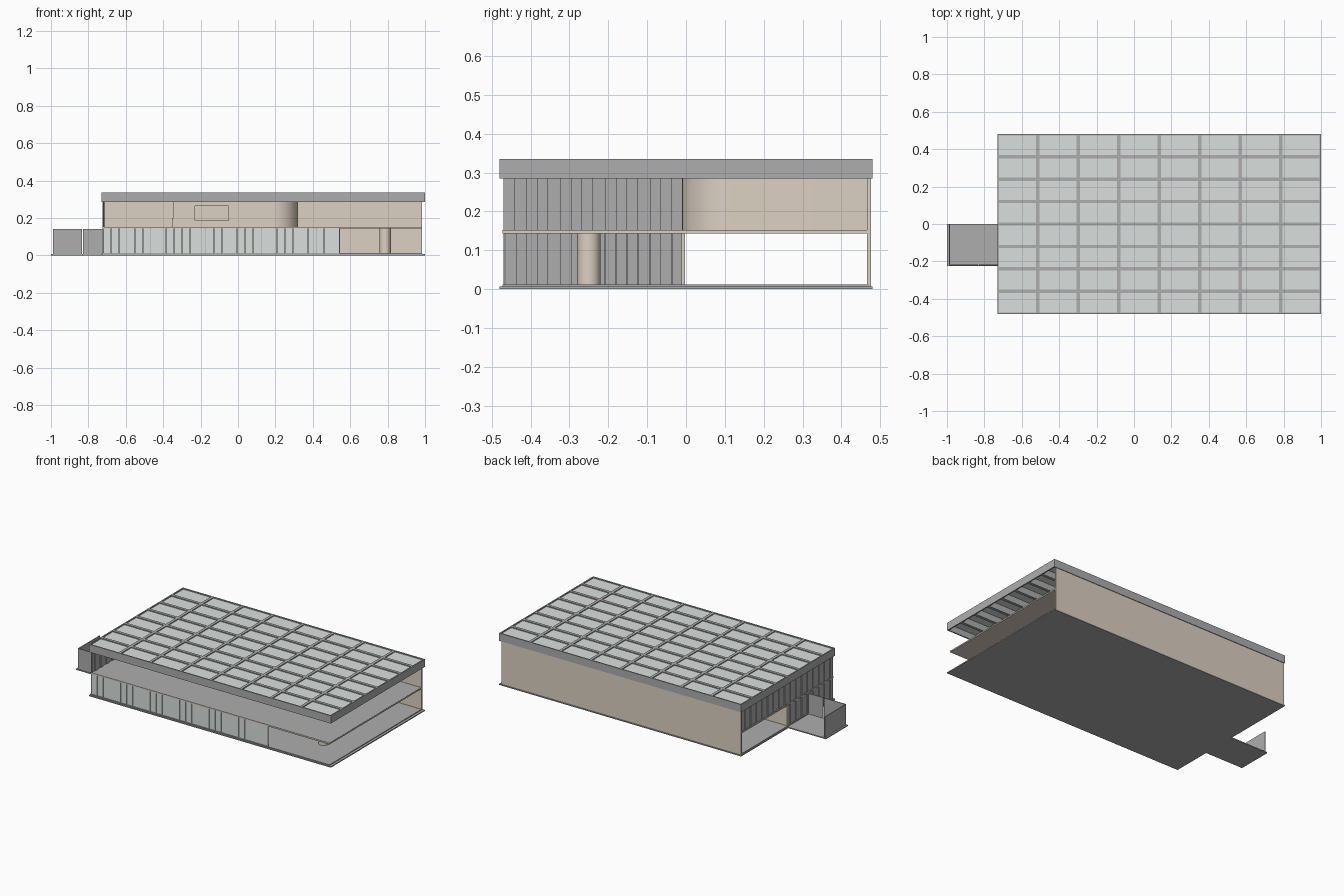
import bpy, bmesh, math

if "Cube" in bpy.data.objects:
    bpy.data.objects.remove(bpy.data.objects["Cube"])

def material(name, rgb):
    m = bpy.data.materials.new(name)
    m.diffuse_color = (*rgb, 1)
    m.use_nodes = True
    m.node_tree.nodes["Principled BSDF"].inputs["Base Color"].default_value = m.diffuse_color
    return m

BEIGE = material("plaster", (0.72, 0.64, 0.55))
GLASS = material("pale_glass", (0.70, 0.74, 0.73))
GREY = material("grey_metal", (0.42, 0.42, 0.42))

def boxes(name, ranges, mat=None):
    """One object made of boxes given as (x0, x1, y0, y1, z0, z1)."""
    bm = bmesh.new()
    for x0, x1, y0, y1, z0, z1 in ranges:
        vs = bmesh.ops.create_cube(bm, size=1)["verts"]
        for v in vs:
            v.co = (x1 if v.co.x > 0 else x0,
                    y1 if v.co.y > 0 else y0,
                    z1 if v.co.z > 0 else z0)
    return finish(name, bm, mat)

def finish(name, bm, mat):
    me = bpy.data.meshes.new(name)
    bm.to_mesh(me)
    bm.free()
    ob = bpy.data.objects.new(name, me)
    bpy.context.collection.objects.link(ob)
    if mat:
        me.materials.append(mat)
    return ob

def smooth(ob):
    bpy.ops.object.select_all(action='DESELECT')
    bpy.context.view_layer.objects.active = ob
    ob.select_set(True)
    bpy.ops.object.shade_smooth_by_angle()

X0, X1, Y0, Y1 = -0.73, 1.0, -0.48, 0.48
FLOOR, SLAB0, SLAB1, ROOF0, ROOF1 = 0.012, 0.143, 0.152, 0.285, 0.335

# Ground plate with entrance tongue
boxes("ground_plate", [(X0, X1, Y0, Y1, 0, 0.007),
                       (-1.0, X0, -0.225, 0, 0, 0.007)], GREY)
boxes("ground_floor", [(-0.725, 0.985, -0.473, 0.473, 0.007, FLOOR)], GREY)

# Upper floor
boxes("upper_slab", [(-0.725, 0.985, -0.473, 0.473, SLAB0, SLAB1 - 0.001)], BEIGE)
boxes("upper_floor_finish", [(-0.724, 0.984, -0.472, 0.466, SLAB1 - 0.001, SLAB1)], GREY)

# Back wall
boxes("back_wall", [(-0.725, 0.985, 0.466, 0.476, 0.007, ROOF0)], BEIGE)

# Roof: rim, cross beams and panes
NX, NY = 8, 8
dx, dy = (X1 - X0) / NX, (Y1 - Y0) / NY
rim, hb = 0.008, 0.009
boxes("roof_rim", [(X0, X1, Y0, Y0 + rim, ROOF0, ROOF1), (X0, X1, Y1 - rim, Y1, ROOF0, ROOF1),
                   (X0, X0 + rim, Y0, Y1, ROOF0, ROOF1), (X1 - rim, X1, Y0, Y1, ROOF0, ROOF1)], GREY)
boxes("roof_beams",
      [(X0 + i * dx - hb, X0 + i * dx + hb, Y0 + rim, Y1 - rim, ROOF0, ROOF1) for i in range(1, NX)] +
      [(X0 + rim, X1 - rim, Y0 + j * dy - hb, Y0 + j * dy + hb, ROOF0, ROOF1) for j in range(1, NY)], GREY)
boxes("roof_panes", [(X0 + i * dx + rim, X0 + (i + 1) * dx - rim,
                      Y0 + j * dy + rim, Y0 + (j + 1) * dy - rim, 0.325, 0.329)
                     for i in range(NX) for j in range(NY)], GLASS)

# Front glazing of the ground floor with posts between the groups
N, gx0, gx1 = 30, -0.72, 0.545
w = (gx1 - gx0) / N
boxes("front_glazing", [(gx0 + i * w + 0.001, gx0 + (i + 1) * w - 0.001, -0.469, -0.464, FLOOR, SLAB0)
                        for i in range(N)], GLASS)
boxes("front_posts", [(x + s - 0.002, x + s + 0.002, -0.464, -0.435, FLOOR, SLAB0)
                      for x in (-0.475, -0.18, 0.115, 0.41) for s in (-0.008, 0.008)], GREY)

# Left facade panels, upper storey full width, lower storey front half
p = 0.029
def side_panels(name, count, z0, z1):
    boxes(name, [(-0.722 + 0.004 * (i % 2), -0.716 + 0.004 * (i % 2),
                  -0.47 + i * p, -0.47 + (i + 1) * p - 0.001, z0, z1) for i in range(count)], GREY)
side_panels("upper_side_panels", 32, SLAB1, ROOF0)
side_panels("lower_side_panels", 16, FLOOR, SLAB0)

# Dividing wall of the ground floor
boxes("lower_partition", [(-0.72, 0.545, -0.011, -0.002, FLOOR, SLAB0)], BEIGE)

# Upper partition with window opening
ya, yb = -0.01, -0.002
boxes("upper_partition", [(-0.345, -0.23, ya, yb, SLAB1, ROOF0), (-0.05, 0.19, ya, yb, SLAB1, ROOF0),
                          (-0.23, -0.05, ya, yb, SLAB1, 0.185), (-0.23, -0.05, ya, yb, 0.265, ROOF0)], BEIGE)
boxes("stair_parapet", [(-0.352, -0.345, -0.002, 0.25, SLAB1, 0.2)], BEIGE)

# Curved corner that turns the partition to the back wall
r, t, cx, cy = 0.13, 0.008, 0.19, 0.12
angles = [math.radians(-90 + 90 * k / 20) for k in range(21)]
outer = [(cx + r * math.cos(a), cy + r * math.sin(a)) for a in angles] + [(cx + r, 0.466)]
inner = [(cx + (r - t) * math.cos(a), cy + (r - t) * math.sin(a)) for a in angles] + [(cx + r - t, 0.466)]
bm = bmesh.new()
rings = [[bm.verts.new((x, y, z)) for x, y in line]
         for line, z in ((outer, SLAB1), (outer, ROOF0), (inner, ROOF0), (inner, SLAB1))]
for q in range(4):
    a, b = rings[q], rings[(q + 1) % 4]
    for k in range(len(a) - 1):
        bm.faces.new((a[k], a[k + 1], b[k + 1], b[k]))
for e in (0, -1):
    bm.faces.new([ring[e] for ring in rings])
bmesh.ops.recalc_face_normals(bm, faces=bm.faces)
smooth(finish("curved_wall", bm, BEIGE))

# Round column at the open corner
bpy.ops.mesh.primitive_cylinder_add(vertices=32, radius=0.03, depth=SLAB0 - FLOOR,
                                    location=(0.787, -0.25, (SLAB0 + FLOOR) / 2))
column = bpy.context.object
column.name = "round_column"
column.data.materials.append(BEIGE)
smooth(column)

# Entrance screen: front in two panels and left side
boxes("entrance_screen", [(-0.99, -0.835, -0.222, -0.217, 0.007, 0.14),
                          (-0.828, -0.725, -0.222, -0.217, 0.007, 0.14),
                          (-0.99, -0.985, -0.217, -0.003, 0.007, 0.14)], GREY)
